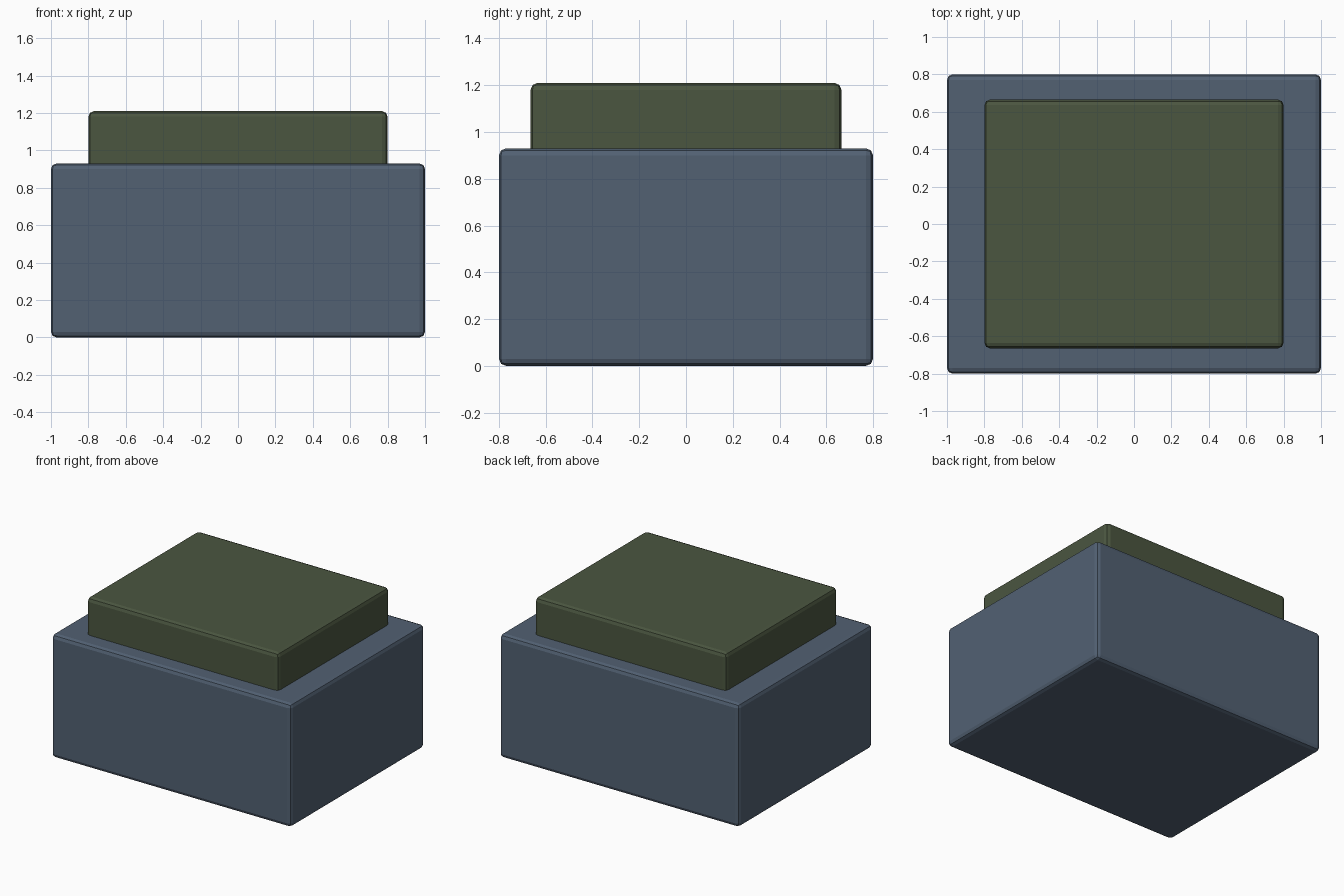
import bpy

if "Cube" in bpy.data.objects:
    bpy.data.objects.remove(bpy.data.objects["Cube"])


def material(name, rgb):
    m = bpy.data.materials.new(name)
    m.diffuse_color = (*rgb, 1)
    m.use_nodes = True
    m.node_tree.nodes["Principled BSDF"].inputs["Base Color"].default_value = m.diffuse_color
    return m


def rounded_box(name, width, depth, bottom, top, mat, radius=0.03):
    bpy.ops.mesh.primitive_cube_add(size=1, location=(0, 0, (bottom + top) / 2))
    ob = bpy.context.object
    ob.name = name
    ob.scale = (width, depth, top - bottom)
    bpy.ops.object.transform_apply(location=False, rotation=False, scale=True)
    bev = ob.modifiers.new("soft_edges", 'BEVEL')
    bev.width = radius
    bev.segments = 2
    ob.data.materials.append(mat)
    return ob


blue = material("slate_blue", (0.084, 0.119, 0.171))
green = material("olive_green", (0.070, 0.093, 0.051))

# Main block standing on the ground
rounded_box("body", 2.0, 1.6, 0.0, 0.93, blue)
# Smaller cap sunk slightly into the block
rounded_box("cap", 1.6, 1.33, 0.88, 1.21, green)
